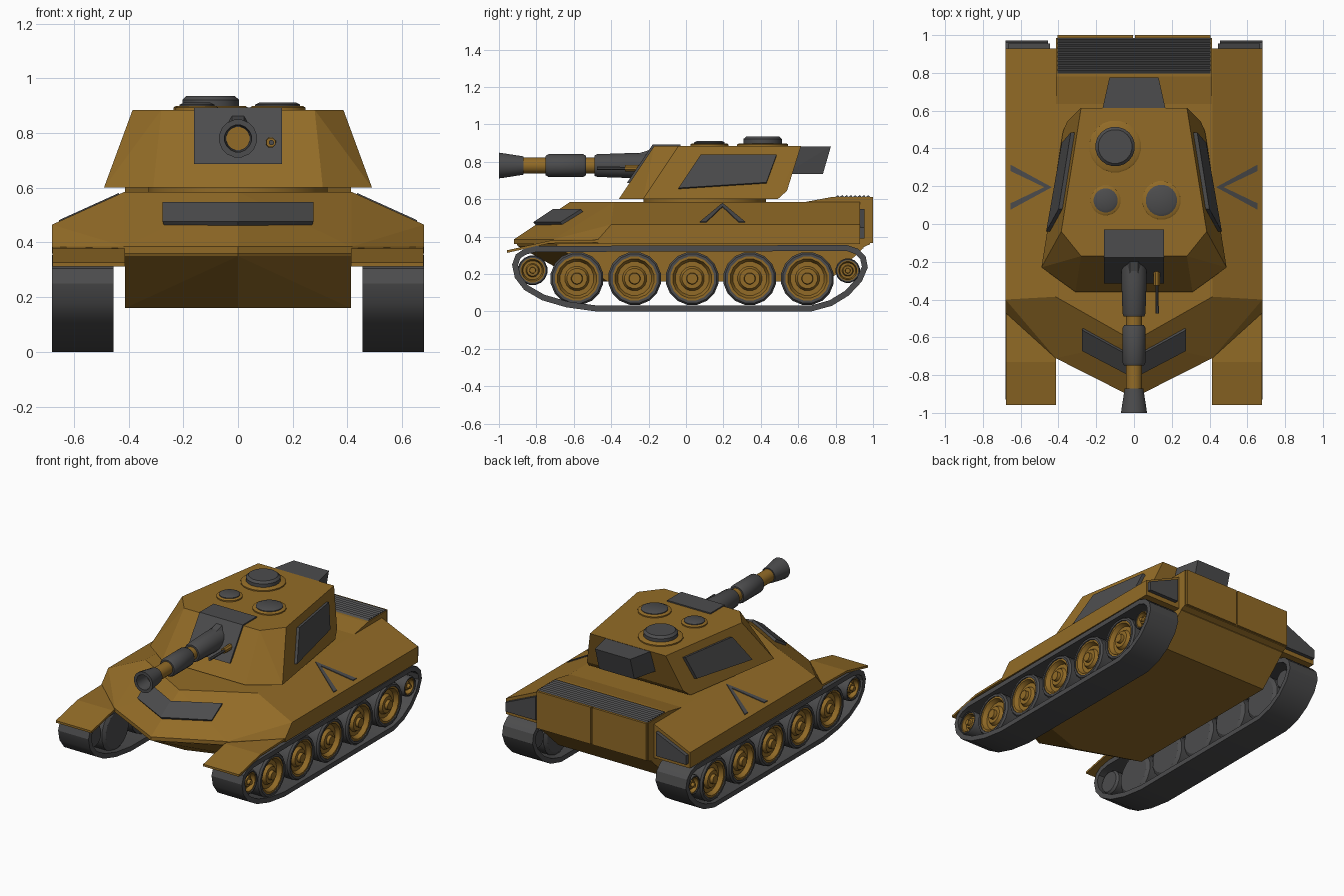
import bpy, bmesh, math
from mathutils import Vector

if "Cube" in bpy.data.objects:
    bpy.data.objects.remove(bpy.data.objects["Cube"])


def material(name, rgb):
    m = bpy.data.materials.new(name)
    m.diffuse_color = (*rgb, 1)
    m.use_nodes = True
    m.node_tree.nodes["Principled BSDF"].inputs["Base Color"].default_value = m.diffuse_color
    return m


OCHRE = material("ochre paint", (0.29, 0.148, 0.020))
GREY = material("dark grey metal", (0.072, 0.072, 0.074))


def finish(name, bm, mat, mirror=False, smooth=False):
    bmesh.ops.recalc_face_normals(bm, faces=bm.faces)
    me = bpy.data.meshes.new(name)
    bm.to_mesh(me)
    bm.free()
    me.materials.append(mat)
    ob = bpy.data.objects.new(name, me)
    bpy.context.collection.objects.link(ob)
    if smooth:
        bpy.ops.object.select_all(action='DESELECT')
        ob.select_set(True)
        bpy.context.view_layer.objects.active = ob
        bpy.ops.object.shade_smooth_by_angle(angle=math.radians(32))
    if mirror:
        ob.modifiers.new("mirror", 'MIRROR').use_mirror_merge = False
    return ob


def solid(name, pts, mat, mirror=False, both=False):
    """Convex faceted solid; both=True also uses the points reflected in x."""
    bm = bmesh.new()
    pts = list(pts)
    if both:
        pts += [(-x, y, z) for x, y, z in pts if x]
    for p in pts:
        bm.verts.new(p)
    res = bmesh.ops.convex_hull(bm, input=bm.verts)
    junk = [v for v in bm.verts if not v.link_faces]
    bmesh.ops.delete(bm, geom=junk, context='VERTS')
    bmesh.ops.dissolve_limit(bm, angle_limit=math.radians(1.5), verts=bm.verts, edges=bm.edges)
    return finish(name, bm, mat, mirror)


def box(name, x, y, z, mat, mirror=False):
    return solid(name, [(a, b, c) for a in x for b in y for c in z], mat, mirror)


def lathe(name, prof, axis, centre, mat, segs=16, mirror=False):
    """Spin (radius, distance) points about an axis through centre."""
    bm = bmesh.new()
    rings = []
    for r, t in prof:
        ring = []
        for i in range(segs if r else 1):
            a = 2 * math.pi * (i + 0.5) / segs
            c, s = r * math.cos(a), r * math.sin(a)
            p = {'x': (t, c, s), 'y': (c, t, s), 'z': (c, s, t)}[axis]
            ring.append(bm.verts.new(Vector(p) + Vector(centre)))
        rings.append(ring)
    for a, b in zip(rings, rings[1:]):
        for i in range(segs):
            j = (i + 1) % segs
            f = [a[i % len(a)], a[j % len(a)], b[j % len(b)], b[i % len(b)]]
            f = list(dict.fromkeys(f))
            if len(f) > 2:
                bm.faces.new(f)
    return finish(name, bm, mat, mirror, True)


# Upper hull: pointed glacis, cheeks and sloping sides
nose = [(0, -0.92), (0.415, -0.71), (0.68, -0.47), (0.68, 0.93)]
solid("upper_hull",
      [(0, -0.62, 0.585), (0.415, -0.385, 0.585), (0.415, 0.93, 0.585),
       (0.68, -0.40, 0.465), (0.68, 0.93, 0.465)]
      + [(x, y, z) for x, y in nose for z in (0.385, 0.36)], OCHRE, both=True)

# Lower hull tub
solid("lower_hull",
      [(0, -0.91, 0.37), (0.413, -0.70, 0.37), (0, -0.90, 0.35), (0.413, -0.69, 0.35),
       (0, -0.56, 0.16), (0.413, -0.42, 0.16), (0.413, 0.76, 0.16),
       (0.413, 0.95, 0.34), (0.413, 0.95, 0.37)], OCHRE, both=True)

# Raised engine deck with split rear doors
solid("engine_deck", [(x, y, z) for x in (-0.413, 0.413) for y, z in
      ((0.61, 0.58), (0.78, 0.612), (0.985, 0.612), (0.985, 0.36), (0.93, 0.335), (0.61, 0.5))], OCHRE)
box("rear_door", (0.005, 0.405), (0.98, 1.0), (0.365, 0.612), OCHRE, True)

# Louvred grille
for i in range(8):
    y = 0.798 + i * 0.0233
    solid("grille_slat", [(x, yy, z) for x in (-0.405, 0.405) for yy, z in
          ((y, 0.60), (y, 0.612), (y + 0.015, 0.622), (y + 0.0233, 0.612), (y + 0.0233, 0.60))], GREY)

# Rear lamps
solid("rear_lamp", [(x, y, z) for y in (0.92, 0.955) for x, z in
      ((0.445, 0.39), (0.668, 0.39), (0.668, 0.45), (0.445, 0.548))], GREY, True)

# Front mudguards
for part, (y0, z0), (y1, z1) in (("tip", (-0.957, 0.327), (-0.73, 0.378)),
                                 ("root", (-0.73, 0.378), (-0.45, 0.384))):
    solid("mudguard_" + part, [(x, y, z - d) for x in (0.413, 0.678) for d in (0, 0.014)
                               for y, z in ((y0, z0), (y1, z1))], OCHRE, True)


# Chevron plate on the glacis
def glacis(x, z, lift):
    k = (0.585 - z) / 0.2
    y = (1 - k) * (-0.62 + 0.566 * x) + k * (-0.92 + 0.506 * x)
    return (x + 0.3 * lift, y - 0.5 * lift, z + 0.75 * lift) if x else (0, y - 0.6 * lift, z + 0.75 * lift)


solid("glacis_plate", [glacis(x, z, d) for x in (0, 0.27) for z in (0.462, 0.532) for d in (-0.01, 0.02)],
      GREY, True)

# Side chevron markings lying on the sloping sides
for end in (0.075, 0.315):
    w = 0.034 if end < 0.19 else -0.034
    pts = [(0.435, 0.195), (0.475, 0.195), (0.655, end), (0.655, end + w)]
    solid("side_chevron", [(x, y, 0.585 - (x - 0.415) * 0.4528 + d) for x, y in pts
                           for d in (-0.004, 0.005)], GREY, True)

# Turret with undercut rear
lathe("turret_ring", [(0, 0.57), (0.33, 0.57), (0.33, 0.61), (0, 0.61)], 'z', (0, 0.1, 0), OCHRE, 24)
solid("turret", [(0.31, -0.36, 0.6), (0.49, -0.23, 0.6), (0.376, 0.49, 0.6), (0.355, 0.54, 0.645),
                 (0.28, -0.17, 0.885), (0.385, -0.04, 0.885), (0.28, 0.615, 0.885)], OCHRE, both=True)


# Side panels on the turret flanks
def flank(y, z, lift):
    return (0.385 - 0.159 * (y + 0.04) - 0.2624 * (z - 0.885) + lift, y, z + 0.25 * lift)


solid("turret_side_panel", [flank(y, z, d) for d in (-0.01, 0.02) for y, z in
      ((-0.04, 0.655), (0.08, 0.835), (0.485, 0.835), (0.43, 0.685))], GREY, True)

# Rear stowage bin
solid("stowage_bin", [(0.18, 0.55, 0.883), (0.13, 0.775, 0.883), (0.18, 0.53, 0.735), (0.13, 0.732, 0.735)],
      GREY, both=True)

# Mantlet plate folded over the turret front
solid("mantlet_top", [(x, y, z) for x in (-0.16, 0.16) for y in (-0.03, -0.178)
                      for z in (0.87, 0.893)], GREY)
solid("mantlet_front", [(x, y, z) for x in (-0.16, 0.16) for y, z in
      ((-0.178, 0.893), (-0.14, 0.893), (-0.316, 0.687), (-0.27, 0.687))], GREY)
solid("mantlet_lug", [(x, y, z) for y in (-0.18, -0.27) for x, z in
      ((-0.05, 0.80), (0.05, 0.80), (-0.022, 0.868 if y > -0.2 else 0.84),
       (0.022, 0.868 if y > -0.2 else 0.84))], GREY)

# Gun barrel, from root to flared muzzle
gun = (0, 0, 0.78)
lathe("barrel_tube", [(0, -0.9), (0.043, -0.9), (0.043, -0.2), (0, -0.2)], 'y', gun, OCHRE)
lathe("barrel_root", [(0.043, -0.49), (0.055, -0.49), (0.062, -0.475), (0.068, -0.3),
                      (0.068, -0.2), (0, -0.18)], 'y', gun, GREY)
lathe("barrel_sleeve", [(0.043, -0.75), (0.053, -0.75), (0.062, -0.735), (0.062, -0.55),
                        (0.053, -0.535), (0.043, -0.535)], 'y', gun, GREY)
lathe("muzzle", [(0, -0.90), (0.044, -0.90), (0.05, -1.0), (0.07, -1.0), (0.066, -0.97), (0.05, -0.87),
                 (0.04, -0.87)], 'y', gun, GREY)

# Secondary gun beside the barrel
lathe("small_gun_body", [(0, -0.325), (0.018, -0.325), (0.02, -0.24), (0.02, -0.2)], 'y', (0.12, 0, 0.765), OCHRE, 8)
lathe("small_gun_barrel", [(0, -0.475), (0.01, -0.475), (0.009, -0.3)], 'y', (0.122, 0, 0.765), GREY, 8)

# Roof hatches: ochre collar and grey lid
for x, y, rim, lid, h in ((-0.10, 0.41, 0.138, 0.105, 0.05),
                          (-0.15, 0.125, 0.08, 0.064, 0.026),
                          (0.145, 0.125, 0.103, 0.083, 0.026)):
    base = (x, y, 0.885)
    lathe("hatch_collar", [(rim, -0.01), (rim, 0.008), (rim - 0.01, 0.014), (0, 0.014)], 'z', base, OCHRE, 20)
    lathe("hatch_lid", [(lid, 0.01), (lid, h * 0.72), (lid - 0.015, h), (0, h)], 'z', base, GREY, 20)

# Track loops
path = [(-0.80, 0.35), (-0.865, 0.335), (-0.91, 0.305), (-0.93, 0.25), (-0.915, 0.18), (-0.865, 0.115),
        (-0.77, 0.06), (-0.64, 0.022), (-0.48, 0), (0.67, 0), (0.78, 0.03), (0.87, 0.085),
        (0.94, 0.16), (0.972, 0.235), (0.96, 0.295), (0.92, 0.335), (0.86, 0.355)]
bm = bmesh.new()
loops = []
for i, p in enumerate(path):
    a, b = Vector(path[i - 1]), Vector(path[(i + 1) % len(path)])
    d = (b - a).normalized()
    q = Vector(p) + Vector((-d.y, d.x)) * 0.032
    loops.append([bm.verts.new((x, *r)) for x, r in ((0.455, p), (0.68, p), (0.68, q), (0.455, q))])
for i, b in enumerate(loops):
    a = loops[i - 1]
    for k in range(4):
        bm.faces.new((a[k], a[(k + 1) % 4], b[(k + 1) % 4], b[k]))
finish("track", bm, GREY, True, True)


# Wheels: grey tyre with dished ochre face and hub
def wheel(name, y, z, r):
    c = (0, y, z)
    lathe(name + "_tyre", [(0, 0.485), (r * 0.85, 0.485), (r, 0.50), (r, 0.655), (r * 0.93, 0.667),
                           (r * 0.83, 0.667), (r * 0.83, 0.62), (0, 0.62)], 'x', c, GREY, 16, True)
    lathe(name + "_face", [(r * 0.83, 0.62), (r * 0.83, 0.66), (r * 0.74, 0.66), (r * 0.64, 0.632),
                           (r * 0.46, 0.632), (r * 0.38, 0.652), (r * 0.22, 0.652), (r * 0.2, 0.672),
                           (0, 0.672)], 'x', c, OCHRE, 16, True)


for i in range(5):
    wheel("road_wheel", -0.583 + i * 0.308, 0.176, 0.143)
wheel("front_idler", -0.82, 0.22, 0.08)
wheel("rear_idler", 0.865, 0.218, 0.066)
